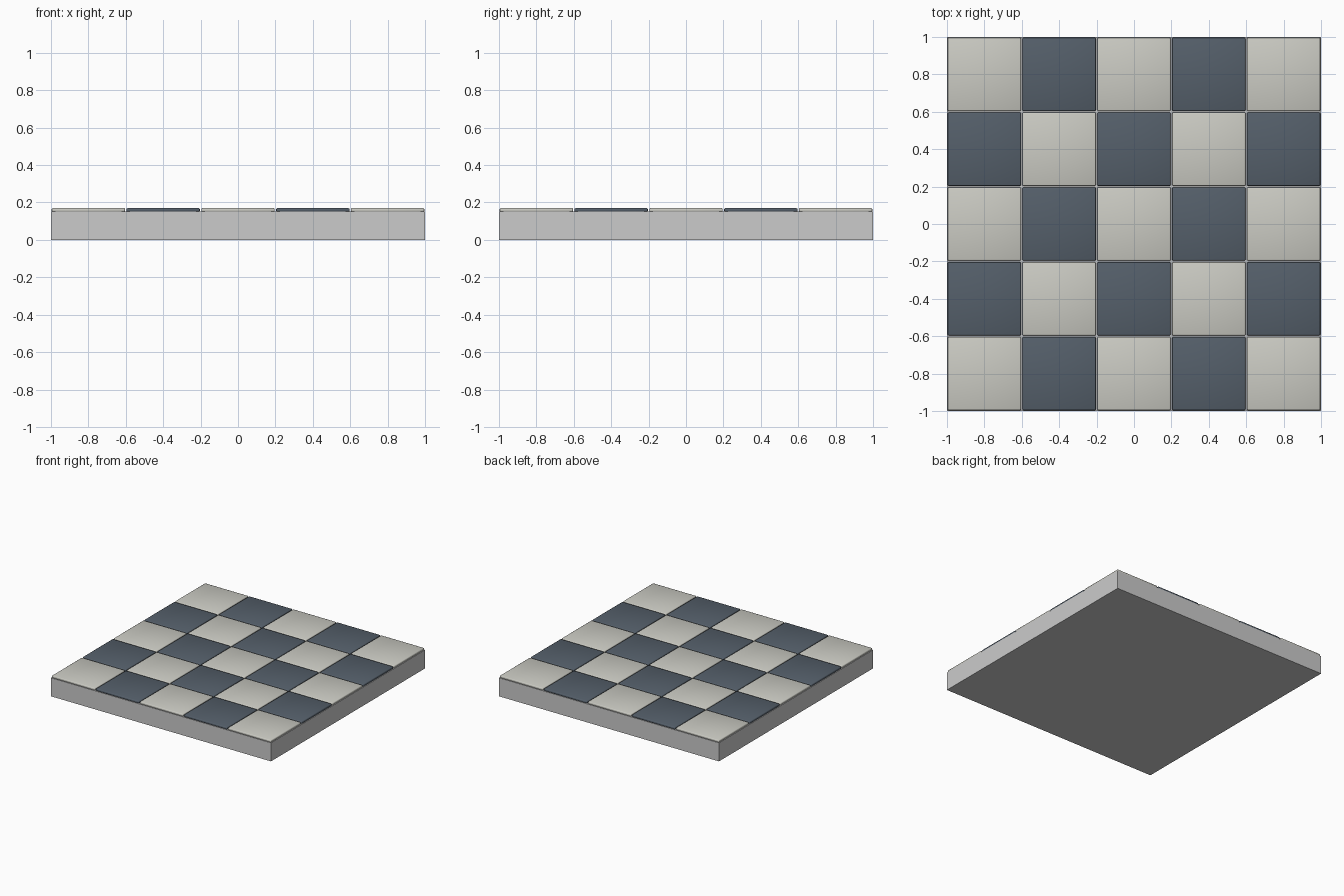
import bpy, bmesh

if "Cube" in bpy.data.objects:
    bpy.data.objects.remove(bpy.data.objects["Cube"])

N = 5            # tiles per side
PITCH = 2.0 / N
GAP = 0.008
BASE_TOP = 0.152
TOP = 0.17


def material(name, color):
    m = bpy.data.materials.new(name)
    m.diffuse_color = color
    m.use_nodes = True
    m.node_tree.nodes["Principled BSDF"].inputs["Base Color"].default_value = m.diffuse_color
    return m


def box(name, center, size, bevel=0.0, mat=None):
    bm = bmesh.new()
    bmesh.ops.create_cube(bm, size=1.0)
    bmesh.ops.scale(bm, vec=size, verts=bm.verts)
    if bevel:
        bmesh.ops.bevel(bm, geom=bm.edges[:], offset=bevel, segments=2,
                        profile=0.5, affect='EDGES')
        for f in bm.faces:
            f.smooth = True
    me = bpy.data.meshes.new(name)
    bm.to_mesh(me)
    bm.free()
    if mat:
        me.materials.append(mat)
    ob = bpy.data.objects.new(name, me)
    ob.location = center
    bpy.context.collection.objects.link(ob)
    return ob


light = material("light_stone", (0.60, 0.60, 0.55, 1))
dark = material("dark_slate", (0.09, 0.115, 0.145, 1))

# Slab under the tiles
box("floor_slab", (0, 0, BASE_TOP / 2), (2, 2, BASE_TOP))

# Checkerboard of softly pillowed tiles, light in the corners
for i in range(N):
    for j in range(N):
        pos = ((i - (N - 1) / 2) * PITCH, (j - (N - 1) / 2) * PITCH,
               (BASE_TOP + TOP) / 2 - 0.001)
        is_light = (i + j) % 2 == 0
        box(f"{'light' if is_light else 'dark'}_tile_{i}_{j}", pos,
            (PITCH - GAP, PITCH - GAP, TOP - BASE_TOP + 0.002), 0.006,
            light if is_light else dark)
